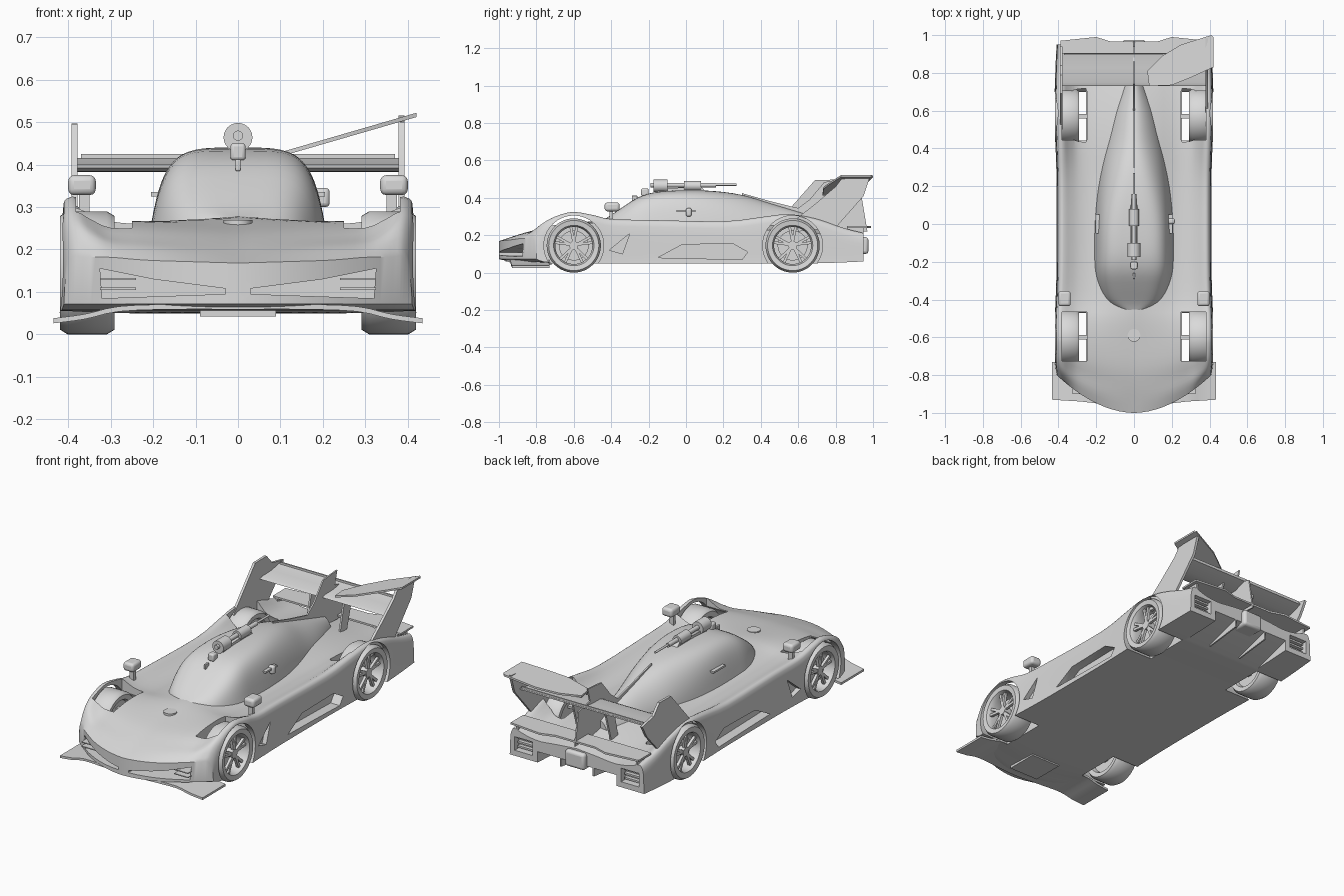
import bpy, bmesh
from math import sin, cos, pi, radians, copysign
from mathutils import Vector

cube = bpy.data.objects.get("Cube")
if cube:
    bpy.data.objects.remove(cube)

grey = bpy.data.materials.new("light grey")
grey.use_nodes = True
grey.diffuse_color = (0.7, 0.7, 0.7, 1)
grey.node_tree.nodes["Principled BSDF"].inputs["Base Color"].default_value = (0.7, 0.7, 0.7, 1)
parts = []


def loft(name, loops, ring=False, paired=False):
    """Skin a row of point loops; close it as a ring or with end caps."""
    bm = bmesh.new()
    rows = [[bm.verts.new(p) for p in loop] for loop in loops]
    n = len(rows[0])
    for a, b in zip(rows, rows[1:] + (rows[:1] if ring else [])):
        for i in range(n):
            j = (i + 1) % n
            bm.faces.new((a[i], a[j], b[j], b[i]))
    if not ring:
        for r in (rows[0], rows[-1]):
            if not paired:
                bm.faces.new(r)
                continue
            k = n // 2
            bm.faces.new((r[0], r[1], r[n - 1]))
            bm.faces.new((r[k - 1], r[k], r[k + 1]))
            for i in range(1, k - 1):
                bm.faces.new((r[i], r[i + 1], r[n - i - 1], r[n - i]))
    bmesh.ops.recalc_face_normals(bm, faces=bm.faces)
    mesh = bpy.data.meshes.new(name)
    bm.to_mesh(mesh)
    bm.free()
    mesh.materials.append(grey)
    obj = bpy.data.objects.new(name, mesh)
    bpy.context.scene.collection.objects.link(obj)
    parts.append(obj)
    return obj


def prism(name, pts, axis, a, b):
    """Extrude a flat outline along x, y or z."""
    def place(p, d):
        v = list(p)
        v.insert("xyz".index(axis), d)
        return Vector(v)
    return loft(name, [[place(p, d) for p in pts] for d in (a, b)])


def box(name, x, y, z, bevel=0.0):
    obj = prism(name, [(x[0], y[0]), (x[1], y[0]), (x[1], y[1]), (x[0], y[1])], "z", *z)
    if bevel:
        mod = obj.modifiers.new("round", "BEVEL")
        mod.width, mod.segments = bevel, 3
    return obj


def circle(y, z, r, n=40):
    return [(y + r * cos(2 * pi * i / n), z + r * sin(2 * pi * i / n)) for i in range(n)]


def spline(pts, steps):
    """Catmull-Rom curve through points of any dimension."""
    p = [pts[0]] + list(pts) + [pts[-1]]
    out = []
    for a, b, c, d in zip(p, p[1:], p[2:], p[3:]):
        for s in range(steps):
            t = s / steps
            out.append([0.5 * (2 * q + (r - o) * t + (2 * o - 5 * q + 4 * r - u) * t ** 2
                               + (3 * q - o - 3 * r + u) * t ** 3) for o, q, r, u in zip(a, b, c, d)])
    return out + [list(pts[-1])]


def span(*xs):
    return sorted(xs)


# Main body: y, half width, floor, fender top, valley and centre heights
stations = [(-1, .41, .072, .19, .175, .168), (-.93, .415, .058, .25, .205, .19),
            (-.85, .42, .055, .285, .225, .215), (-.75, .42, .05, .31, .25, .24),
            (-.61, .42, .05, .328, .265, .26), (-.5, .42, .05, .312, .265, .275),
            (-.4, .415, .05, .29, .25, .28), (-.2, .41, .05, .285, .24, .28),
            (.2, .41, .05, .278, .23, .28), (.4, .415, .05, .3, .23, .28),
            (.55, .42, .05, .315, .225, .27), (.7, .42, .05, .29, .21, .25),
            (.85, .415, .055, .24, .19, .22), (.95, .41, .06, .215, .18, .2)]


def body_section(y, w, b, s, v, c):
    half = spline([(w, b), (w - .002, b + .04), (w - .006, s - .04), (w - .022, s - .006),
                   (w - .045, s - .008), (w - .075, (s + v) / 2), (w - .12, v + .006),
                   (.22, v), (.12, (v + c) / 2), (0, c)], 3)
    top = half + [(-x, z) for x, z in reversed(half[:-1])]
    loop = top + [(x, b) for x, z in reversed(top[1:-1])]
    bow = max(0, min(1, (-.6 - y) / .4)) * .21
    return [(x, y + bow * (abs(x) / .42) ** 1.9, z) for x, z in loop]


body = loft("body", [body_section(*s) for s in spline(stations, 3)], paired=True)

# Openings cut from the body: wheel wells, fender tops, sills, vents, intakes, diffuser
WHEELS = {"front": -.6, "rear": .57}
cutters = [prism("diffuser_cutter", [(.72, 0), (.72, .05), (1.05, .15), (1.05, 0)], "x", -.24, .24)]
for s in (1, -1):
    for y in WHEELS.values():
        cutters.append(prism("well_cutter", circle(y, .145, .16, 56), "x", s * .255, s * .5))
        cutters.append(box("fender_cutter", span(s * .25, s * .382), (y - .125, y + .135), (.15, .5)))
    cutters.append(prism("sill_cutter", [(-.15, .08), (-.02, .15), (.25, .155), (.33, .11), (.3, .07)],
                         "x", s * .355, s * .5))
    cutters.append(prism("vent_cutter", [(-.41, .12), (-.3, .21), (-.34, .1)], "x", s * .385, s * .5))
    cutters.append(prism("intake_cutter", [(s * x, z) for x, z in
                         [(.03, .095), (.32, .085), (.325, .155), (.2, .13), (.03, .108)]], "y", -1.1, -.83))
    cutters.append(box("light_cutter", span(s * .27, s * .38), (.91, 1.05), (.09, .165)))
bpy.context.view_layer.objects.active = body
for cutter in cutters:
    cutter.hide_render = True
    mod = body.modifiers.new("cut", "BOOLEAN")
    mod.operation, mod.solver, mod.object = "DIFFERENCE", "EXACT", cutter
    bpy.ops.object.modifier_apply(modifier=mod.name)
    parts.remove(cutter)
    bpy.data.objects.remove(cutter)

# Teardrop cockpit canopy: y, half width, roof height, roundness
canopy = spline([(-.47, .05, .27, .6), (-.42, .145, .295, .5), (-.34, .19, .35, .45), (-.25, .213, .405, .42),
                 (-.15, .216, .432, .42), (0, .213, .44, .45), (.15, .2, .436, .6), (.3, .175, .415, .8),
                 (.45, .142, .37, 1), (.6, .105, .325, 1), (.75, .05, .28, 1)], 3)


def canopy_section(y, w, h, e):
    pts = []
    for i in range(33):
        t = pi * i / 32
        rise = abs(sin(t)) ** e
        pts.append((w * (1 - .2 * rise) * copysign(abs(cos(t)) ** e, cos(t)), y, .2 + (h - .2) * rise))
    return pts


loft("canopy", [canopy_section(*s) for s in canopy])

# Front splitter with drooping corners, and the floor plank
edge = [(0, -.965, .065), (.15, -.955, .065), (.28, -.94, .06), (.36, -.935, .042), (.435, -.93, .032)]
edge = [(-x, y, z) for x, y, z in edge[:0:-1]] + edge
loft("splitter", [[(x, y, z - .006), (x, -.73, z - .006), (x, -.73, z + .006), (x, y, z + .006)]
                  for x, y, z in spline(edge, 3)])
box("floor_plank", (-.09, .09), (-.9, -.72), (.042, .06))

# Wheels
TYRE = [(.105, -.06), (.134, -.064), (.145, -.046), (.145, .046), (.134, .064), (.108, .06),
        (.103, .05), (.099, .03), (.099, -.05)]
for end, wy in WHEELS.items():
    for side, s in (("left", 1), ("right", -1)):
        tag = f"{end}_{side}_"
        wx = s * .355

        def polar(r, a):
            return wy + r * cos(a), .145 + r * sin(a)
        loft(tag + "tyre", [[(wx + o, *polar(r, 2 * pi * i / 48)) for r, o in TYRE]
                            for i in range(48)], ring=True)
        prism(tag + "brake_disc", circle(wy, .145, .08), "x", wx - .012, wx + .004)
        prism(tag + "inner_rim", circle(wy, .145, .1), "x", wx - s * .04, wx - s * .03)
        prism(tag + "hub", circle(wy, .145, .024, 20), "x", wx, wx + s * .045)
        for z in (.1, .145, .2):
            box(tag + "suspension_arm", span(s * .2, s * .33), (wy - .012, wy + .012), (z, z + .012))
        for i in range(5):
            for off in (-.16, .16):
                a = 2 * pi * i / 5 + pi / 2
                prism(tag + "spoke", [polar(.018, a - .4), polar(.102, a + off - .07),
                                      polar(.102, a + off + .07), polar(.018, a + .4)],
                      "x", wx + s * .028, wx + s * .043)

# Mirrors, intake slats, tail lights and wing struts on both sides
for side, s in (("left", 1), ("right", -1)):
    box(side + "_mirror", span(s * .335, s * .4), (-.435, -.355), (.328, .375), .014)
    box(side + "_mirror_stalk", span(s * .35, s * .375), (-.41, -.39), (.25, .33))
    for z in (.105, .128):
        box(side + "_intake_slat", span(s * .24, s * .325), (-.9, -.82), (z, z + .005))
    for z in (.1, .125, .15):
        box(side + "_tail_light", span(s * .275, s * .375), (.9, .93), (z, z + .01))
    prism(side + "_diffuser_fence", [(.74, .05), (.95, .075), (.95, .13), (.74, .09)],
          "x", s * .1 - .004, s * .1 + .004)
    prism(side + "_wing_strut", [(.74, .22), (.8, .22), (.85, .39), (.78, .39)],
          "x", s * .1 - .005, s * .1 + .005)
    box(side + "_cockpit_bracket", span(s * .18, s * .205), (-.05, .05), (.325, .335))
    box(side + "_flap_support", span(s * .36, s * .37), (.86, .95), (.18, .245))

# Door fitting on one side
box("door_fitting", (.18, .216), (.0, .03), (.3, .345), .01)

# Rear wing, lower deck flap and tail gear
foil = [(.73, .392), (.75, .384), (.83, .382), (.905, .408), (.905, .416), (.83, .402), (.75, .4)]
prism("rear_wing", foil, "x", -.385, .385)
box("wing_gurney", (-.37, .37), (.895, .903), (.41, .425))
prism("deck_flap", [(-.39, .86), (.39, .86), (.39, .97), (.2, .99), (.12, .965),
                    (-.12, .965), (-.2, .99), (-.39, .97)], "z", .238, .248)
box("gearbox", (-.06, .06), (.85, .975), (.1, .19), .015)

# Swept end plates, the left one carrying a bent panel
prism("right_end_plate", [(.5, .28), (.69, .495), (.79, .497), (.84, .44), (.94, .42),
                          (.9, .35), (.78, .22), (.6, .22)], "x", -.392, -.378)
prism("left_end_plate", [(.58, .28), (.7, .375), (.8, .46), (.83, .5), (.985, .515),
                         (.95, .41), (.8, .24), (.6, .22)], "x", .378, .392)
bent = [(.08, .73), (.07, .81), (.15, .89), (.25, .95), (.41, 1), (.42, .99), (.42, .83), (.3, .775), (.2, .735)]
loft("bent_panel", [[(x, y, .395 + x * .29 + d) for x, y in bent] for d in (-.005, .005)])

# Spine fin
prism("spine_fin", [(.3, .425), (.45, .382), (.6, .345), (.66, .39), (.74, .485), (.86, .495), (.84, .42),
                    (.94, .4), (.97, .22), (.3, .25)], "x", -.004, .004)

# Roof camera pods, boom and sensors
for name, y0, y1, r in (("front_pod", -.175, -.1, .034), ("rear_pod", -.01, .08, .026)):
    prism(name, [(x, z) for x, z in circle(0, .464, r, 24)], "y", y0, y1)
prism("roof_mount", [(-.2, .41), (-.12, .45), (.08, .46), (.12, .42)], "x", -.018, .018)
prism("camera_boom", circle(0, .468, .012, 16), "y", -.19, .16)
prism("boom_tail", circle(0, .47, .006, 12), "y", .15, .27)
box("roof_sensor", (-.018, .018), (-.24, -.2), (.41, .45), .008)
box("windscreen_sensor", (-.006, .006), (-.29, -.26), (.385, .412), .003)

# Bonnet badge plate
prism("bonnet_plate", [(x, y) for x, y in circle(0, -.59, .034, 20)], "z", .258, .27)

# Smooth shading with sharp creases
bpy.ops.object.select_all(action="DESELECT")
for obj in parts:
    obj.select_set(True)
bpy.context.view_layer.objects.active = body
bpy.ops.object.shade_smooth_by_angle(angle=radians(35))
